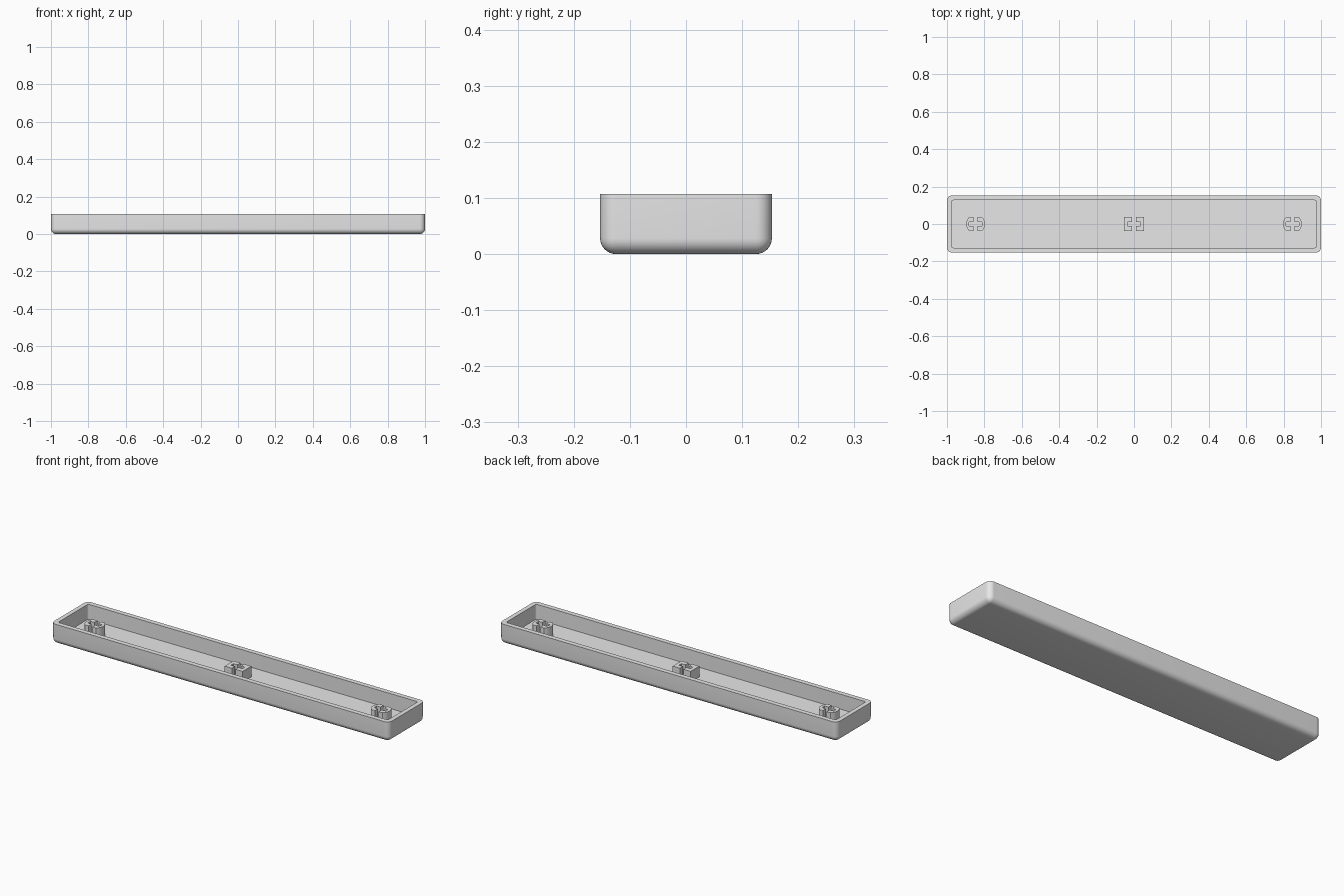
import bpy, bmesh, math

if "Cube" in bpy.data.objects:
    bpy.data.objects.remove(bpy.data.objects["Cube"], do_unlink=True)

grey = bpy.data.materials.new("light grey plastic")
grey.diffuse_color = (0.8, 0.8, 0.8, 1)
grey.use_nodes = True
grey.node_tree.nodes["Principled BSDF"].inputs["Base Color"].default_value = (0.8, 0.8, 0.8, 1)

HEIGHT, FLOOR, STEM_TOP = 0.107, 0.027, 0.085


def add_object(name, bm):
    bmesh.ops.recalc_face_normals(bm, faces=bm.faces)
    mesh = bpy.data.meshes.new(name)
    bm.to_mesh(mesh)
    bm.free()
    mesh.materials.append(grey)
    obj = bpy.data.objects.new(name, mesh)
    bpy.context.collection.objects.link(obj)
    return obj


def rounded_box(name, half_x, half_y, z0, z1, radius, round_bottom):
    bm = bmesh.new()
    bmesh.ops.create_cube(bm, size=1)
    for v in bm.verts:
        v.co = (2 * half_x * v.co.x, 2 * half_y * v.co.y, z1 if v.co.z > 0 else z0)

    def is_rounded(edge):
        top = [v.co.z > (z0 + z1) / 2 for v in edge.verts]
        return top[0] != top[1] or (round_bottom and not any(top))

    bmesh.ops.bevel(bm, geom=[e for e in bm.edges if is_rounded(e)], offset=radius,
                    segments=8, profile=0.5, affect='EDGES', clamp_overlap=True)
    return add_object(name, bm)


def activate(obj):
    bpy.ops.object.select_all(action='DESELECT')
    obj.select_set(True)
    bpy.context.view_layer.objects.active = obj


# Stem made of two facing C-shaped halves
def stem(name, x, outer):
    gap, notch, slot, half_y = 0.011, 0.034, 0.011, 0.037
    outline = [(gap, -half_y), *outer, (gap, half_y),
               (gap, slot), (notch, slot), (notch, -slot), (gap, -slot)]
    bm = bmesh.new()
    for side in (-1, 1):
        face = bm.faces.new([bm.verts.new((side * px, py, FLOOR - 0.005)) for px, py in outline])
        raised = bmesh.ops.extrude_face_region(bm, geom=[face], use_keep_orig=True)
        for v in raised["geom"]:
            if isinstance(v, bmesh.types.BMVert):
                v.co.z = STEM_TOP
    obj = add_object(name, bm)
    obj.location.x = x
    activate(obj)
    bpy.ops.object.shade_smooth_by_angle(angle=math.radians(30))


# Hollow tray with rounded base and corners
tray = rounded_box("tray", 1.0, 0.153, 0, HEIGHT, 0.028, True)
cavity = rounded_box("cavity_cutter", 0.976, 0.127, FLOOR, HEIGHT + 0.1, 0.01, False)
cavity.hide_render = True
cut = tray.modifiers.new("hollow", 'BOOLEAN')
cut.operation = 'DIFFERENCE'
cut.solver = 'EXACT'
cut.object = cavity
activate(tray)
bpy.ops.object.modifier_apply(modifier=cut.name)
bpy.data.objects.remove(cavity, do_unlink=True)
bpy.ops.object.shade_smooth_by_angle(angle=math.radians(30))

# Square middle stem and two round end stems
stem("middle_stem", 0, [(0.053, -0.037), (0.053, 0.037)])
limit = math.asin(0.037 / 0.05)
arc = [(0.05 * math.cos(a), 0.05 * math.sin(a))
       for a in (limit * (i / 6 - 1) for i in range(13))]
for name, x in (("right_stem", -0.847), ("left_stem", 0.847)):
    stem(name, x, arc)
